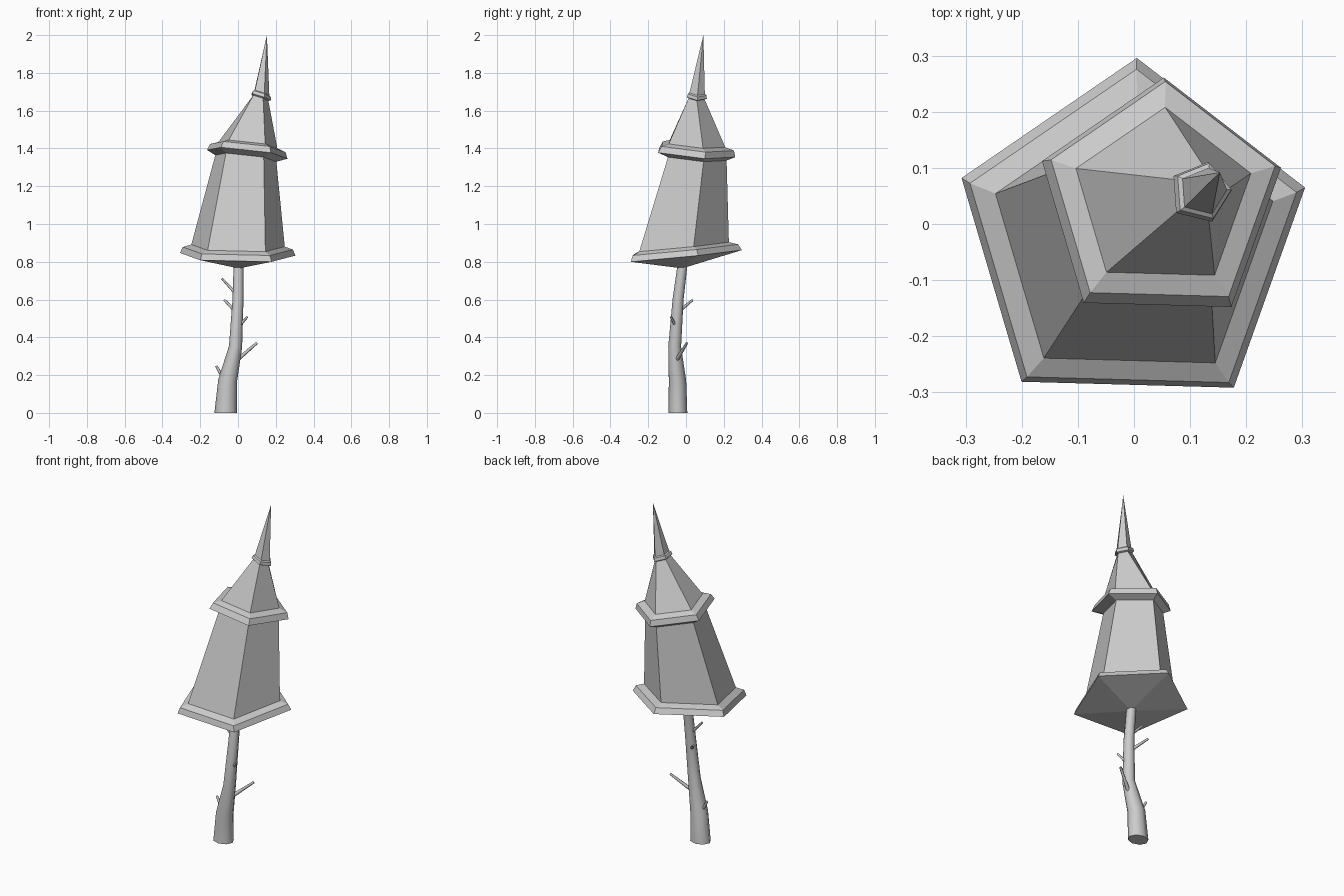
import bpy, bmesh
from math import cos, sin, radians, pi
from mathutils import Vector

if "Cube" in bpy.data.objects:
    bpy.data.objects.remove(bpy.data.objects["Cube"])


def loft(name, rings, smooth=False):
    """Skin a list of point rings; a one-point ring closes to an apex."""
    bm = bmesh.new()
    loops = [[bm.verts.new(p) for p in ring] for ring in rings]
    for a, b in zip(loops, loops[1:]):
        n = max(len(a), len(b))
        for i in range(n):
            j = (i + 1) % n
            if len(a) == 1:
                bm.faces.new((a[0], b[j], b[i]))
            elif len(b) == 1:
                bm.faces.new((a[i], a[j], b[0]))
            else:
                bm.faces.new((a[i], a[j], b[j], b[i]))
    for end in (loops[0], loops[-1]):
        if len(end) > 2:
            bm.faces.new(end)
    bmesh.ops.recalc_face_normals(bm, faces=bm.faces)
    for f in bm.faces:
        f.smooth = smooth and len(f.verts) == 4
    me = bpy.data.meshes.new(name)
    bm.to_mesh(me)
    bm.free()
    ob = bpy.data.objects.new(name, me)
    bpy.context.collection.objects.link(ob)
    return ob


def pentagon(x, y, z, r, tilt, start=16.4):
    """Regular pentagon in plan, lying in a plane with slopes tilt."""
    pts = []
    for i in range(5):
        a = radians(start + 72 * i)
        dx, dy = r * cos(a), r * sin(a)
        pts.append((x + dx, y + dy, z + tilt[0] * dx + tilt[1] * dy))
    return pts


def limb(name, stations, sides, smooth=True):
    """Horizontal or axis-aligned tube through (x, y, z, rx, ry) stations."""
    P = [Vector(s[:3]) for s in stations]
    rings = []
    for k, s in enumerate(stations):
        d = (P[min(k + 1, len(P) - 1)] - P[max(k - 1, 0)]).normalized()
        if k == 0 and s[2] == 0:
            d = Vector((0, 0, 1))
        u = Vector((0, 1, 0)).cross(d).normalized()
        v = d.cross(u)
        rings.append([P[k] + u * s[3] * cos(2 * pi * i / sides)
                      + v * s[4] * sin(2 * pi * i / sides) for i in range(sides)])
    return loft(name, rings, smooth)


low, mid, top = (-0.02, 0.10), (-0.11, -0.09), (-0.33, -0.10)

# Lower tier: pointed underside, flared rim, tapering wall
loft("lower_tier", [
    [(0.003, -0.02, 0.765)],
    pentagon(-0.004, -0.026, 0.830, 0.322, low),
    pentagon(-0.004, -0.030, 0.862, 0.306, low),
    pentagon(-0.002, -0.033, 0.878, 0.260, low),
    pentagon(0.040, 0.045, 1.352, 0.170, mid),
])

# Middle tier
loft("middle_tier", [
    pentagon(0.040, 0.045, 1.352, 0.170, mid),
    pentagon(0.047, 0.037, 1.375, 0.224, mid),
    pentagon(0.050, 0.044, 1.408, 0.210, mid),
    pentagon(0.051, 0.044, 1.422, 0.164, mid),
    pentagon(0.116, 0.055, 1.667, 0.045, top, 4),
])

# Top spire
loft("top_spire", [
    pentagon(0.116, 0.055, 1.667, 0.045, top, 4),
    pentagon(0.118, 0.056, 1.673, 0.056, top, 4),
    pentagon(0.122, 0.058, 1.690, 0.052, top, 4),
    pentagon(0.123, 0.058, 1.695, 0.043, top, 4),
    [(0.153, 0.092, 2.0)],
])

# Trunk
limb("trunk", [
    (-0.065, -0.043, 0.00, 0.060, 0.050),
    (-0.055, -0.045, 0.17, 0.050, 0.046),
    (-0.013, -0.060, 0.35, 0.035, 0.034),
    (0.000, -0.042, 0.60, 0.029, 0.029),
    (0.003, -0.018, 0.79, 0.026, 0.026),
], 8)

# Twigs: root point, tip point, root radius
twigs = [
    ((-0.005, -0.050, 0.28), (0.100, 0.005, 0.370), 0.011),
    ((-0.060, -0.045, 0.155), (-0.115, -0.035, 0.248), 0.011),
    ((0.005, -0.055, 0.46), (0.050, -0.080, 0.508), 0.009),
    ((-0.005, -0.040, 0.625), (-0.086, -0.030, 0.712), 0.009),
    ((-0.010, -0.040, 0.535), (-0.072, 0.034, 0.597), 0.010),
]
for n, (a, b, r) in enumerate(twigs):
    limb(f"twig_{n + 1}", [(*a, r, r), (*b, r * 0.6, r * 0.6)], 6)
